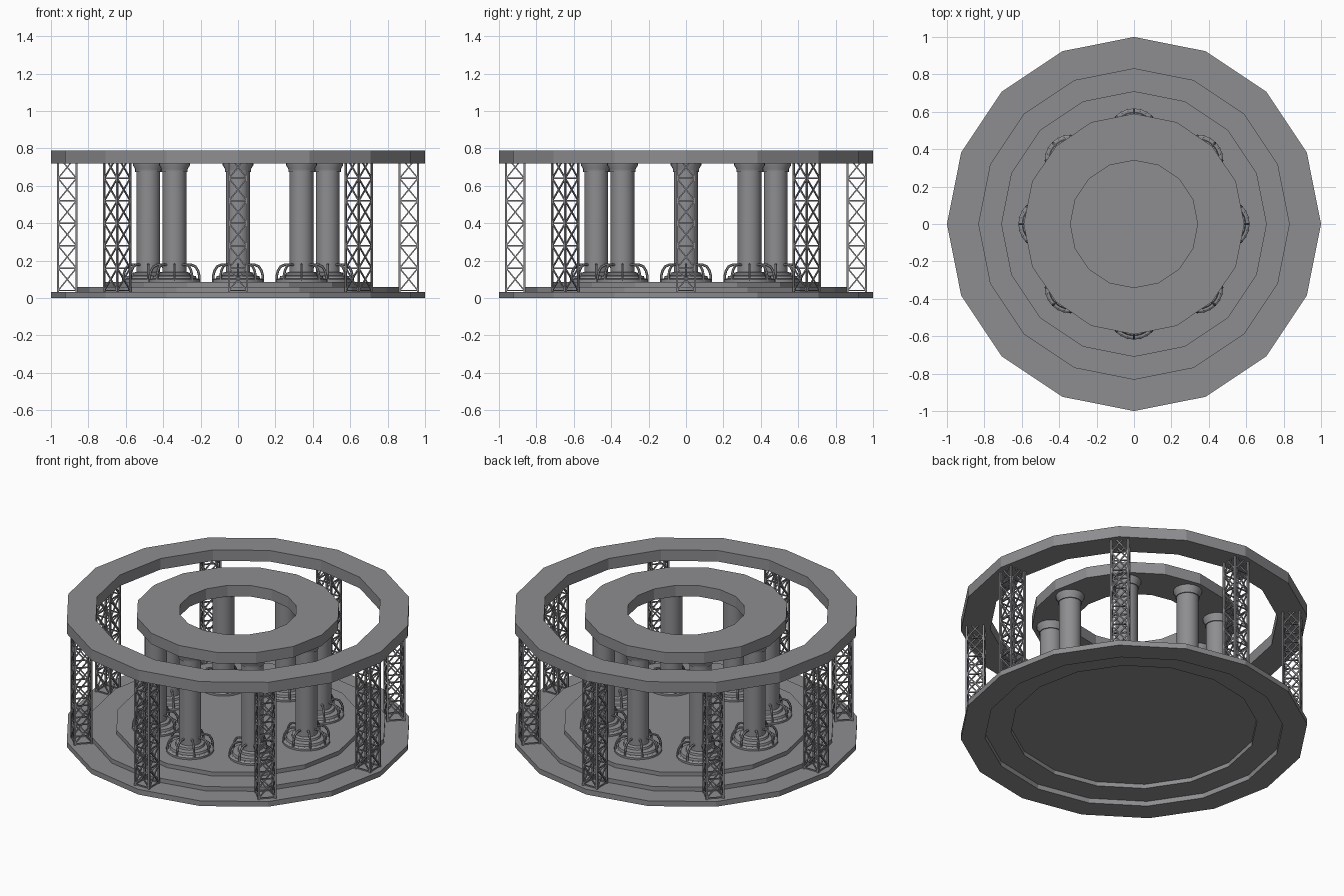
import bpy, bmesh, math
from mathutils import Vector, Matrix

if "Cube" in bpy.data.objects:
    bpy.data.objects.remove(bpy.data.objects["Cube"])

stone = bpy.data.materials.new("stone_grey")
stone.diffuse_color = (0.27, 0.27, 0.285, 1)
stone.use_nodes = True
stone.node_tree.nodes["Principled BSDF"].inputs["Base Color"].default_value = stone.diffuse_color
steel = bpy.data.materials.new("steel_grey")
steel.diffuse_color = (0.25, 0.25, 0.27, 1)
steel.use_nodes = True
steel.node_tree.nodes["Principled BSDF"].inputs["Base Color"].default_value = steel.diffuse_color


def lathe(bm, profile, sides, closed=False):
    """Spin an (r, z) profile about z; r = 0 becomes a pole."""
    rings = []
    for r, z in profile:
        if r == 0:
            rings.append([bm.verts.new((0, 0, z))] * sides)
        else:
            rings.append([bm.verts.new((r * math.cos(2 * math.pi * i / sides),
                                        r * math.sin(2 * math.pi * i / sides), z))
                          for i in range(sides)])
    pairs = list(zip(rings, rings[1:] + rings[:1])) if closed else list(zip(rings, rings[1:]))
    for a, b in pairs:
        for i in range(sides):
            j = (i + 1) % sides
            vs = list(dict.fromkeys([a[i], a[j], b[j], b[i]]))
            if len(vs) > 2:
                bm.faces.new(vs)


def beam(bm, a, b, w):
    """Square bar between two points."""
    a, b = Vector(a), Vector(b)
    d = b - a
    m = Matrix.Translation((a + b) / 2) @ d.to_track_quat('Z', 'Y').to_matrix().to_4x4()
    bmesh.ops.create_cube(bm, size=1, matrix=m @ Matrix.Diagonal((w, w, d.length, 1)))


def finish(bm, name, mat, smooth=False):
    bmesh.ops.recalc_face_normals(bm, faces=bm.faces)
    me = bpy.data.meshes.new(name)
    bm.to_mesh(me)
    bm.free()
    me.materials.append(mat)
    ob = bpy.data.objects.new(name, me)
    bpy.context.collection.objects.link(ob)
    if smooth:
        bpy.ops.object.select_all(action='DESELECT')
        ob.select_set(True)
        bpy.context.view_layer.objects.active = ob
        bpy.ops.object.shade_smooth_by_angle(angle=math.radians(35))
    return ob


def ring(name, ro, ri, z0, z1):
    bm = bmesh.new()
    lathe(bm, [(ri, z0), (ro, z0), (ro, z1), (ri, z1)], 16, closed=True)
    finish(bm, name, stone)


def repeat(ob, radius):
    """Eight copies around the centre, sharing one mesh."""
    for i in range(8):
        a = i * math.pi / 4
        c = ob if i == 0 else ob.copy()
        if i:
            bpy.context.collection.objects.link(c)
        c.name = f"{ob.name.split('.')[0]}" if i == 0 else f"{ob.name}_{i + 1}"
        c.location = (radius * math.cos(a), radius * math.sin(a), 0)
        c.rotation_euler = (0, 0, a)


# Stepped floor, hollow underneath
ring("lower_step", 1.0, 0.86, 0, 0.033)
ring("middle_step", 0.86, 0.71, 0.031, 0.06)
bm = bmesh.new()
lathe(bm, [(0, 0.058), (0.71, 0.058), (0.71, 0.086), (0, 0.086)], 16)
finish(bm, "upper_floor", stone)

# Roof rings
ring("outer_roof_ring", 1.0, 0.83, 0.72, 0.79)
ring("inner_roof_ring", 0.59, 0.34, 0.72, 0.79)

# Columns: base, shaft and flared capital in one profile
bm = bmesh.new()
lathe(bm, [(0, 0.08), (0.138, 0.08), (0.138, 0.098), (0.128, 0.105), (0.118, 0.105),
           (0.114, 0.118), (0.085, 0.122), (0.082, 0.135), (0.064, 0.14), (0.064, 0.675),
           (0.07, 0.675), (0.07, 0.69), (0.082, 0.71), (0.082, 0.725), (0, 0.725)], 24)
column = finish(bm, "column", stone, smooth=True)
repeat(column, 0.48)

# Curved ribs arching from each shaft to its base rim
bm = bmesh.new()
path = [(0.06, 0.178), (0.09, 0.178), (0.112, 0.168), (0.126, 0.145), (0.132, 0.12), (0.132, 0.09)]
for k in range(8):
    rot = Matrix.Rotation(k * math.pi / 4, 3, 'Z')
    loops = []
    for i, (r, z) in enumerate(path):
        p, q = path[max(i - 1, 0)], path[min(i + 1, len(path) - 1)]
        t = Vector((q[0] - p[0], 0, q[1] - p[1])).normalized()
        n = Vector((-t.z, 0, t.x))
        c = Vector((r, 0, z))
        loops.append([bm.verts.new(rot @ (c + n * 0.007 * math.cos(a) + Vector((0, 0.007 * math.sin(a), 0))))
                      for a in [j * math.pi / 3 for j in range(6)]])
    for a, b in zip(loops, loops[1:]):
        for j in range(6):
            bm.faces.new((a[j], a[(j + 1) % 6], b[(j + 1) % 6], b[j]))
    bm.faces.new(loops[0])
    bm.faces.new(loops[-1])
ribs = finish(bm, "column_ribs", stone, smooth=True)
repeat(ribs, 0.48)

# Lattice towers between the lower step and the outer roof ring
bm = bmesh.new()
h, cell, z0 = 0.049, 0.12, 0.04
corners = [(h, h), (-h, h), (-h, -h), (h, -h)]
for i in range(4):
    (ax, ay), (bx, by) = corners[i], corners[(i + 1) % 4]
    beam(bm, (ax, ay, 0.03), (ax, ay, 0.765), 0.011)
    for k in range(6):
        z, zt = z0 + k * cell, z0 + (k + 1) * cell
        beam(bm, (ax, ay, z), (bx, by, z), 0.007)
        beam(bm, (ax, ay, z), (bx, by, zt), 0.007)
        beam(bm, (bx, by, z), (ax, ay, zt), 0.007)
tower = finish(bm, "lattice_tower", steel)
repeat(tower, 0.913)
